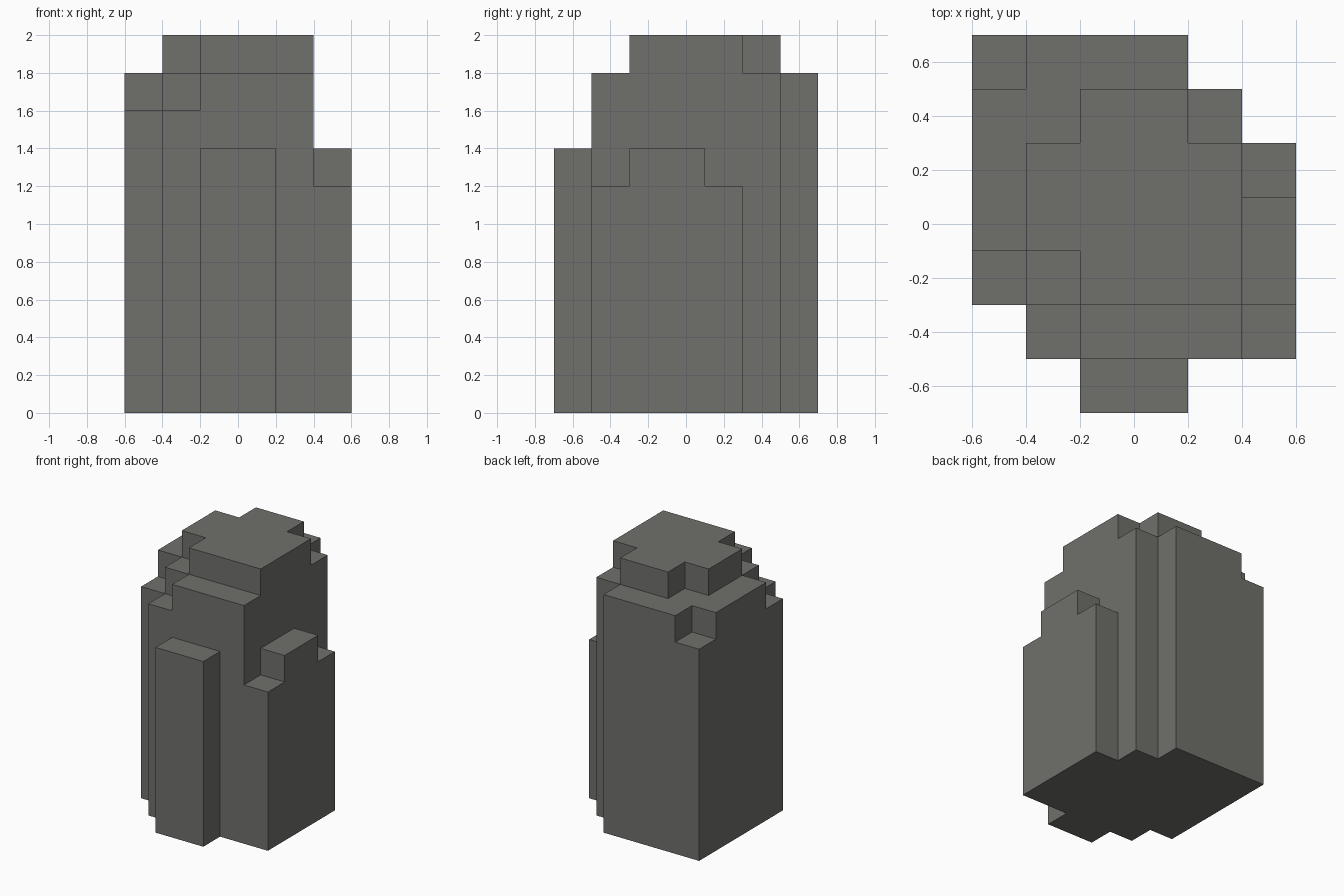
import bpy, bmesh
from mathutils import Vector

cube = bpy.data.objects.get("Cube")
if cube:
    bpy.data.objects.remove(cube, do_unlink=True)

S = 0.2  # edge of one block

# Column heights in blocks, back row first, left to right along x ("." is empty, "A" is ten)
PLAN = [
    "8999..",
    "99AA9.",
    "9AAAA6",
    "9AAAA7",
    "89AAA7",
    ".89996",
    "..77..",
]
ROWS = PLAN[::-1]
NX, NY = len(ROWS[0]), len(ROWS)


def height(i, j):
    if 0 <= i < NX and 0 <= j < NY and ROWS[j][i] != ".":
        return int(ROWS[j][i], 16)
    return 0


def add_face(bm, centre, normal):
    """One square block side facing along normal."""
    n = Vector(normal)
    u = Vector((n.y, n.z, n.x))
    v = n.cross(u)
    c = Vector(centre) + n / 2
    ring = [c + (a * u + b * v) / 2 for a, b in ((-1, -1), (1, -1), (1, 1), (-1, 1))]
    bm.faces.new([bm.verts.new(p * S) for p in ring])


# Rock pillar: only the outer skin of the stacked blocks
bm = bmesh.new()
for j in range(NY):
    for i in range(NX):
        h = height(i, j)
        x, y = i - (NX - 1) / 2, j - (NY - 1) / 2
        if not h:
            continue
        add_face(bm, (x, y, h - 0.5), (0, 0, 1))
        add_face(bm, (x, y, 0.5), (0, 0, -1))
        for dx, dy in ((1, 0), (-1, 0), (0, 1), (0, -1)):
            for k in range(height(i + dx, j + dy), h):
                add_face(bm, (x, y, k + 0.5), (dx, dy, 0))

# Merge the squares into large flat faces
bmesh.ops.remove_doubles(bm, verts=bm.verts, dist=0.001)
bmesh.ops.dissolve_limit(bm, angle_limit=0.01, verts=bm.verts, edges=bm.edges)
bmesh.ops.recalc_face_normals(bm, faces=bm.faces)
mesh = bpy.data.meshes.new("rock_pillar")
bm.to_mesh(mesh)
bm.free()

# Stone colour
stone = bpy.data.materials.new("stone grey")
stone.use_nodes = True
colour = (0.16, 0.16, 0.15, 1)
stone.diffuse_color = colour
stone.node_tree.nodes["Principled BSDF"].inputs["Base Color"].default_value = colour
mesh.materials.append(stone)

pillar = bpy.data.objects.new("rock_pillar", mesh)
bpy.context.collection.objects.link(pillar)
